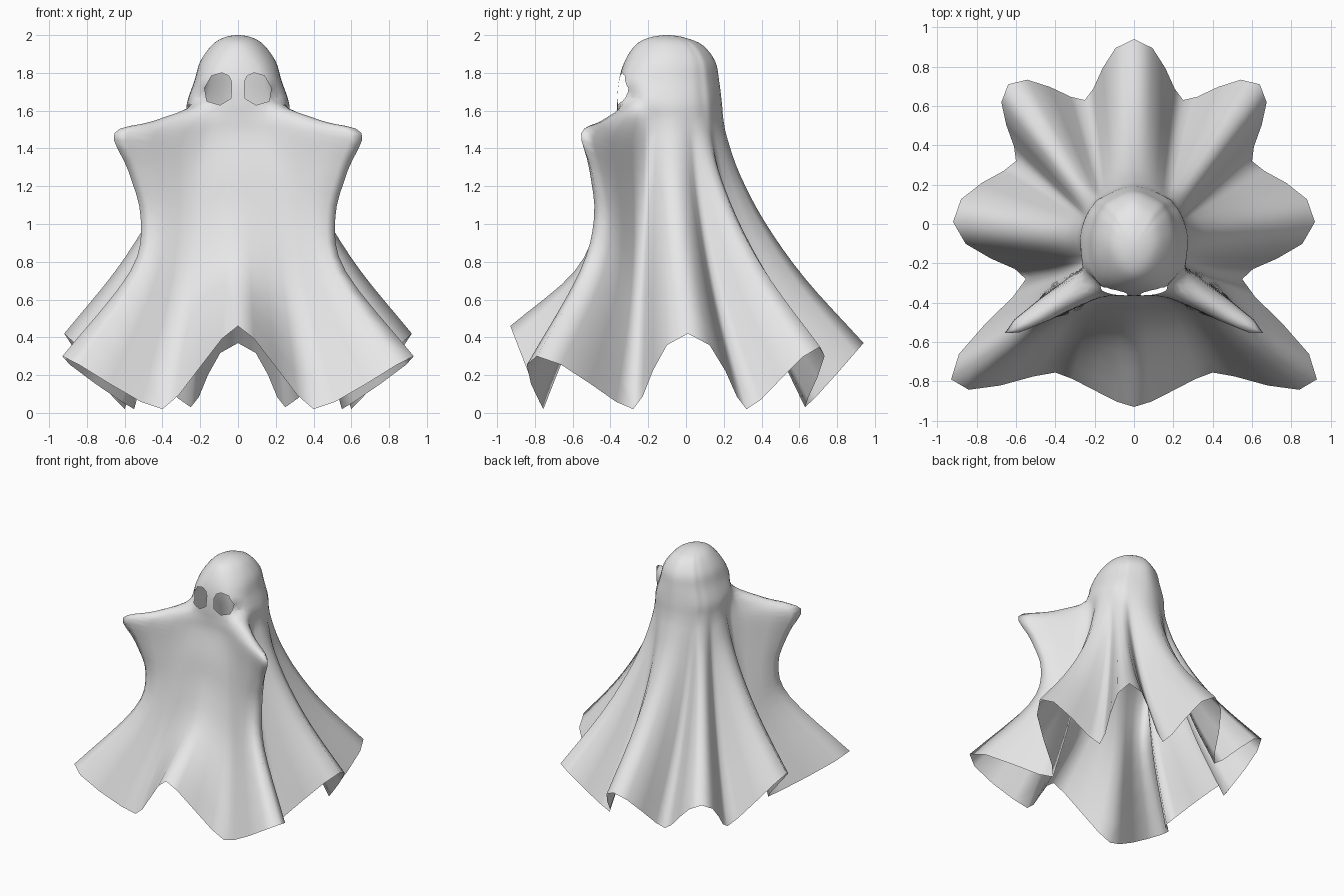
import bpy
import bmesh
from math import sin, cos, radians
from mathutils import Vector

if "Cube" in bpy.data.objects:
    bpy.data.objects.remove(bpy.data.objects["Cube"], do_unlink=True)

LINES = 16          # fold lines around the sheet: even = ridge, odd = valley
STEPS = 4           # subdivisions between control points
TOP = Vector((0, -.1, 2))


def make_material(name, color):
    mat = bpy.data.materials.new(name)
    mat.use_nodes = True
    mat.diffuse_color = color
    mat.node_tree.nodes["Principled BSDF"].inputs["Base Color"].default_value = color
    return mat


def spline(a, b, c, d, t, wb=1, wc=1):
    """Smooth curve from b to c, guided by a and d; wb and wc set the roundness."""
    m0, m1 = (c - a) * wb / 2, (d - b) * wc / 2
    return (b * (2 * t**3 - 3 * t**2 + 1) + m0 * (t**3 - 2 * t**2 + t)
            + c * (3 * t**2 - 2 * t**3) + m1 * (t**3 - t**2))


# Direction of each fold line on the head, in degrees from the front
ANGLES = [0, 22, 45, 70, 92, 115, 129, 143, 180]
# Head rings: height, half width, front y, back y, roundness of the face
HEAD = [(1.985, .08, -.20, .00, 1), (1.945, .14, -.27, .09, 1),
        (1.86, .20, -.325, .155, .85), (1.76, .23, -.355, .175, .7),
        (1.64, .27, -.365, .19, .7)]


def head_point(ring, k):
    z, half, front, back, power = ring
    s, c = sin(radians(ANGLES[k])), cos(radians(ANGLES[k]))
    if c > 0:
        s, c = s ** power, c ** power
    return Vector((half * s, (front + back) / 2 - (back - front) / 2 * c, z))


# Front lines below the neck: chest centre, chest fold, arm and front corner
FRONT = {
    0: [(0, -.365, 1.56), (0, -.37, 1.46), (0, -.41, 1.28),
        (0, -.46, 1.03), (0, -.59, .75), (0, -.93, .46)],
    1: [(.16, -.37, 1.55), (.20, -.385, 1.45), (.24, -.415, 1.25),
        (.26, -.455, .95), (.31, -.54, .58), (.40, -.755, .02)],
    2: [(.45, -.44, 1.545), (.655, -.555, 1.48), (.58, -.50, 1.28),
        (.515, -.46, 1.03), (.57, -.53, .75), (.93, -.79, .30)],
}
# Hem points of the lines that flare out evenly from the neck
HEM = {3: (.55, -.28, .02), 4: (.92, .01, .42), 5: (.60, .32, .02),
       6: (.64, .71, .35), 7: (.25, .63, .03), 8: (0, .94, .37)}
DROPS = [.07, .15, .30, .50, .73, 1]


def body_line(k):
    if k in FRONT:
        return [Vector(p) for p in FRONT[k]]
    neck, hem = head_point(HEAD[-1], k), Vector(HEM[k])
    points = []
    for d in DROPS:
        p = neck.lerp(hem, d ** 1.7)
        p.z = neck.z + (hem.z - neck.z) * d
        points.append(p)
    return points


def control_line(k):
    half = min(k, LINES - k)
    side = 1 if k == half else -1
    line = [head_point(r, half) for r in HEAD] + body_line(half)
    line = [Vector((side * p.x, p.y, p.z)) for p in line]
    # a point across the crown and one past the hem guide the curve ends
    across = 2 * TOP - line[0]
    across.z = line[0].z
    return [across, TOP] + line + [line[-1] * 2 - line[-2]]


def refine(line):
    out = [spline(*line[i:i + 4], s / STEPS)
           for i in range(len(line) - 3) for s in range(STEPS)]
    return out + [line[-2]]


def roundness(k, fold):
    """Wide rounded ridges and narrow valleys; a pointed flap at the front."""
    full = .6 if k % LINES == 0 else (.55 if k % 2 else 1.8)
    return 1 + (full - 1) * fold


# Sheet surface
columns = [refine(control_line(k)) for k in range(LINES)]
neck_row = len(HEAD) * STEPS
bm = bmesh.new()
grid = []
for i, row in enumerate(zip(*columns)):
    fold = min(1, max(0, (i - neck_row) / (2 * STEPS)))
    ring = []
    for k in range(LINES):
        near = [row[(k + o) % LINES] for o in (-1, 0, 1, 2)]
        wb, wc = roundness(k, fold), roundness(k + 1, fold)
        ring += [bm.verts.new(spline(*near, s / STEPS, wb, wc)) for s in range(STEPS)]
    grid.append(ring)
count = LINES * STEPS
for upper, lower in zip(grid, grid[1:]):
    for i in range(count):
        j = (i + 1) % count
        bm.faces.new((upper[i], lower[i], lower[j], upper[j]))
bmesh.ops.remove_doubles(bm, verts=bm.verts[:], dist=1e-5)

# Eye holes, cut along a rounded outline
EYE = [(.033, 1.75), (.037, 1.665), (.095, 1.63), (.165, 1.65), (.177, 1.72),
       (.14, 1.785), (.085, 1.80), (.05, 1.785)]


def near_eye(center):
    return [f for f in bm.faces if f.calc_center_median().y < -.15
            and (f.calc_center_median() - center).xz.length < .15]


for side in (1, -1):
    center = Vector((side * .105, 0, 1.715))
    outline = [Vector((side * x, 0, z)) for x, z in EYE]
    planes = []
    for p, q in zip(outline, outline[1:] + outline[:1]):
        normal = Vector((q.z - p.z, 0, p.x - q.x)).normalized()
        if normal.dot(center - p) > 0:
            normal.negate()
        planes.append((p, normal))
        faces = near_eye(center)
        edges = {e for f in faces for e in f.edges}
        verts = {v for f in faces for v in f.verts}
        bmesh.ops.bisect_plane(bm, geom=faces + list(edges) + list(verts),
                               dist=1e-4, plane_co=p, plane_no=normal)
    hole = [f for f in near_eye(center)
            if all((f.calc_center_median() - p).dot(n) < 0 for p, n in planes)]
    bmesh.ops.delete(bm, geom=hole, context='FACES')

bmesh.ops.recalc_face_normals(bm, faces=bm.faces[:])
for f in bm.faces:
    f.smooth = True

mesh = bpy.data.meshes.new("ghost_sheet")
bm.to_mesh(mesh)
bm.free()
mesh.materials.append(make_material("pale_grey_cloth", (.8, .8, .8, 1)))
sheet = bpy.data.objects.new("ghost_sheet", mesh)
bpy.context.collection.objects.link(sheet)
